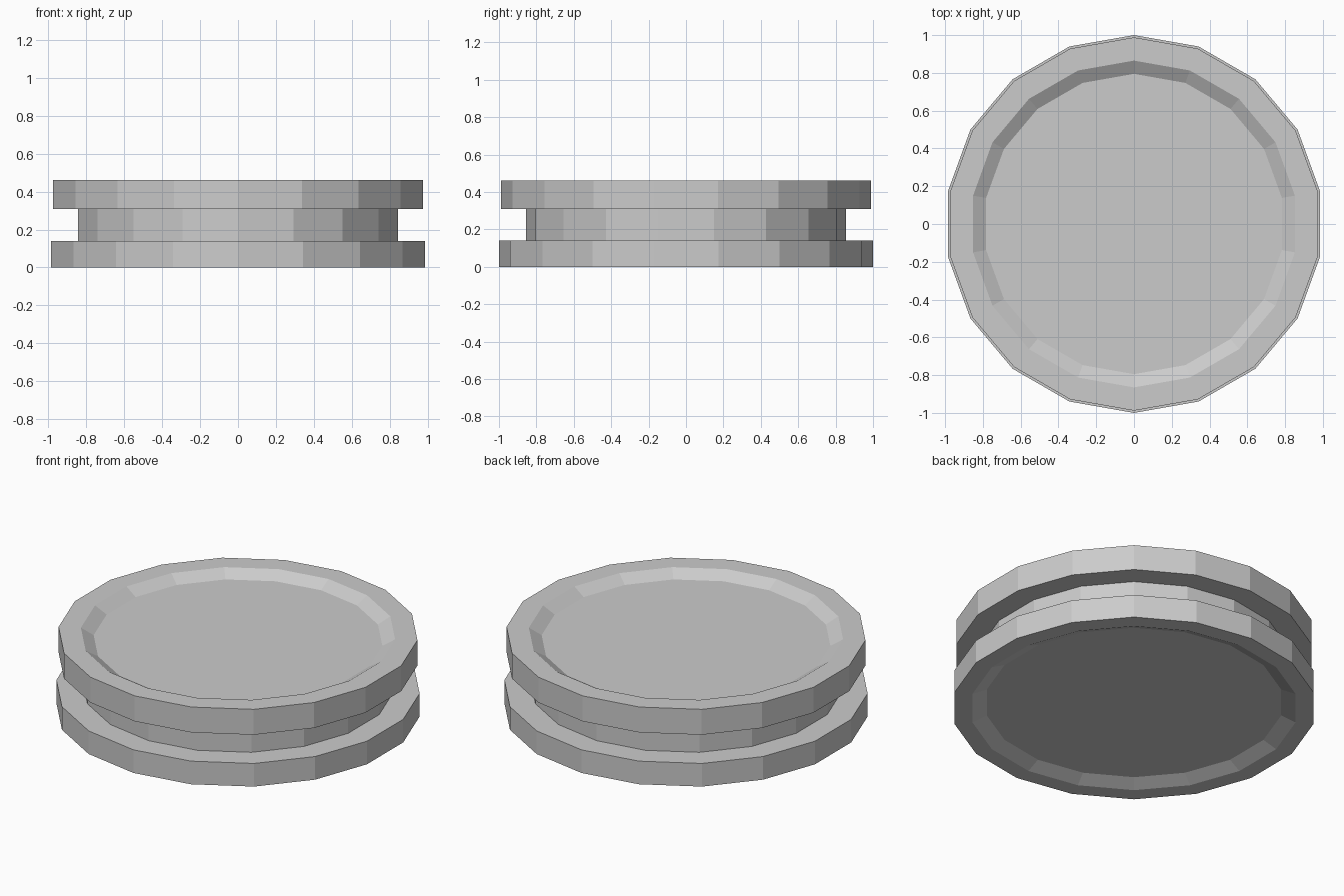
import bpy
import bmesh
from math import cos, sin, tau

SIDES = 18

if "Cube" in bpy.data.objects:
    bpy.data.objects.remove(bpy.data.objects["Cube"], do_unlink=True)

grey = bpy.data.materials.new("plain grey")
grey.use_nodes = True
colour = (0.6, 0.6, 0.6, 1)
grey.diffuse_color = colour
grey.node_tree.nodes["Principled BSDF"].inputs["Base Color"].default_value = colour


def lathe(name, profile):
    """Turn (radius, height) pairs, listed bottom to top, into a faceted solid."""
    bm = bmesh.new()
    rings = []
    for radius, z in profile:
        ring = []
        for i in range(SIDES):
            a = tau * i / SIDES
            ring.append(bm.verts.new((radius * sin(a), radius * cos(a), z)))
        rings.append(ring)
    for low, high in zip(rings, rings[1:]):
        for i in range(SIDES):
            j = (i + 1) % SIDES
            bm.faces.new((low[i], low[j], high[j], high[i]))
    bm.faces.new(rings[0])
    bm.faces.new(rings[-1])
    bmesh.ops.recalc_face_normals(bm, faces=bm.faces)
    mesh = bpy.data.meshes.new(name)
    bm.to_mesh(mesh)
    bm.free()
    mesh.materials.append(grey)
    obj = bpy.data.objects.new(name, mesh)
    bpy.context.collection.objects.link(obj)
    return obj


# One grooved disc: dished underside, lower rim, groove, upper rim, dished top
lathe("grooved_disc", [
    (0.82, 0.036), (0.90, 0),       # underside dish
    (1.0, 0), (1.0, 0.14),          # lower rim
    (0.855, 0.14), (0.855, 0.308),  # groove
    (0.988, 0.308), (0.988, 0.462), # upper rim
    (0.865, 0.462), (0.795, 0.42),  # top dish
])
